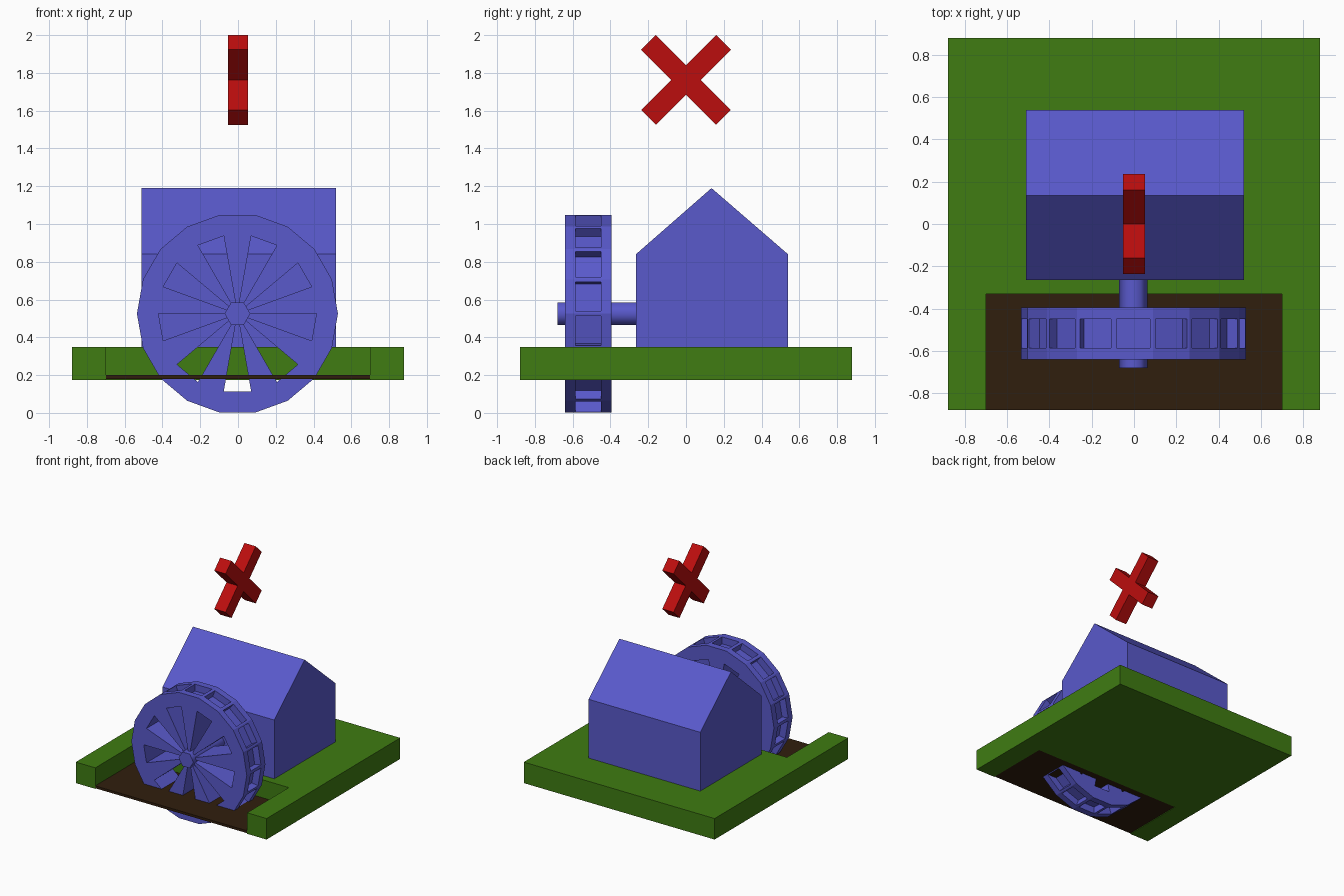
import bpy, bmesh
from math import sin, cos, radians, pi

if "Cube" in bpy.data.objects:
    bpy.data.objects.remove(bpy.data.objects["Cube"])


def material(name, rgb):
    m = bpy.data.materials.new(name)
    m.diffuse_color = (*rgb, 1)
    m.use_nodes = True
    m.node_tree.nodes["Principled BSDF"].inputs["Base Color"].default_value = m.diffuse_color
    return m


GREEN = material("grass", (0.05, 0.2, 0.006))
BROWN = material("mud", (0.03, 0.013, 0.004))
BLUE = material("blue", (0.1, 0.1, 0.6))
RED = material("red", (0.5, 0.004, 0.004))


def finish(name, bm, mat):
    bmesh.ops.recalc_face_normals(bm, faces=bm.faces)
    me = bpy.data.meshes.new(name)
    bm.to_mesh(me)
    bm.free()
    me.materials.append(mat)
    ob = bpy.data.objects.new(name, me)
    bpy.context.collection.objects.link(ob)
    return ob


def prism(bm, pts, vec):
    """Extrude a closed 3D outline along vec."""
    f = bm.faces.new([bm.verts.new(p) for p in pts])
    new = bmesh.ops.extrude_face_region(bm, geom=[f], use_keep_orig=True)["geom"]
    bmesh.ops.translate(bm, vec=vec, verts=[v for v in new if isinstance(v, bmesh.types.BMVert)])


# Ground with a notch for the pond
bm = bmesh.new()
outline = [(-.88, -.88), (-.70, -.88), (-.70, -.33), (.70, -.33),
           (.70, -.88), (.88, -.88), (.88, .88), (-.88, .88)]
prism(bm, [(x, y, .175) for x, y in outline], (0, 0, .175))
finish("ground", bm, GREEN)

# Pond floor
bm = bmesh.new()
prism(bm, [(-.70, -.88, .18), (.70, -.88, .18), (.70, -.33, .18), (-.70, -.33, .18)], (0, 0, .02))
finish("pond_floor", bm, BROWN)

# House, gable outline extruded along x
bm = bmesh.new()
gable = [(-.265, .35), (.54, .35), (.54, .84), (.135, 1.19), (-.265, .84)]
prism(bm, [(-.51, y, z) for y, z in gable], (1.03, 0, 0))
finish("house", bm, BLUE)

# Wheel dimensions
N, CX, CZ, R_OUT, R_IN, Y0, Y1 = 18, -.003, .525, .532, .418, -.64, -.395


def polar(r, deg, y):
    return (CX + r * cos(radians(deg)), y, CZ + r * sin(radians(deg)))


# Rim: swept rectangle, pockets sunk into each outer face
bm = bmesh.new()
rings = [[bm.verts.new(polar(r, 360 * i / N, y)) for r, y in
          ((R_OUT, Y0), (R_OUT, Y1), (R_IN, Y1), (R_IN, Y0))] for i in range(N)]
outer = []
for i in range(N):
    a, b = rings[i], rings[(i + 1) % N]
    for k in range(4):
        j = (k + 1) % 4
        f = bm.faces.new((a[k], a[j], b[j], b[k]))
        if k == 0:
            outer.append((f, 360 * (i + .5) / N))
bmesh.ops.recalc_face_normals(bm, faces=bm.faces)
for f, deg in outer:
    bmesh.ops.inset_individual(bm, faces=[f], thickness=.019)
    ym = (Y0 + Y1) / 2
    for v in f.verts:
        v.co.y = ym + (.068 if v.co.y > ym else -.068)
    new = bmesh.ops.extrude_discrete_faces(bm, faces=[f])["faces"][0]
    d = .058
    bmesh.ops.translate(bm, vec=(-d * cos(radians(deg)), 0, -d * sin(radians(deg))), verts=new.verts)
finish("wheel_rim", bm, BLUE)

# Nine wedge spokes, one in every second sector
bm = bmesh.new()
for i in range(0, N, 2):
    a, b = 360 * i / N, 360 * (i + 1) / N
    prism(bm, [polar(.05, a, Y0), polar(R_IN, a, Y0), polar(R_IN, b, Y0), polar(.05, b, Y0)],
          (0, Y1 - Y0, 0))
finish("wheel_spokes", bm, BLUE)

# Six-sided axle
bm = bmesh.new()
prism(bm, [polar(.068, 60 * i, -.68) for i in range(6)], (0, .43, 0))
axle = finish("axle", bm, BLUE)
for p in axle.data.polygons:
    p.use_smooth = len(p.vertices) == 4
for e in axle.data.edges:
    ya, yb = (axle.data.vertices[v].co.y for v in e.vertices)
    e.use_edge_sharp = abs(ya - yb) < .01

# Floating cross marker: plus outline turned 45 degrees
bm = bmesh.new()
L, w, c = .281, .055, cos(pi / 4)
plus = [(w, w), (w, L), (-w, L), (-w, w), (-L, w), (-L, -w),
        (-w, -w), (-w, -L), (w, -L), (w, -w), (L, -w), (L, w)]
prism(bm, [(-.052, (a - b) * c, 1.763 + (a + b) * c) for a, b in plus], (.104, 0, 0))
finish("cross_marker", bm, RED)
